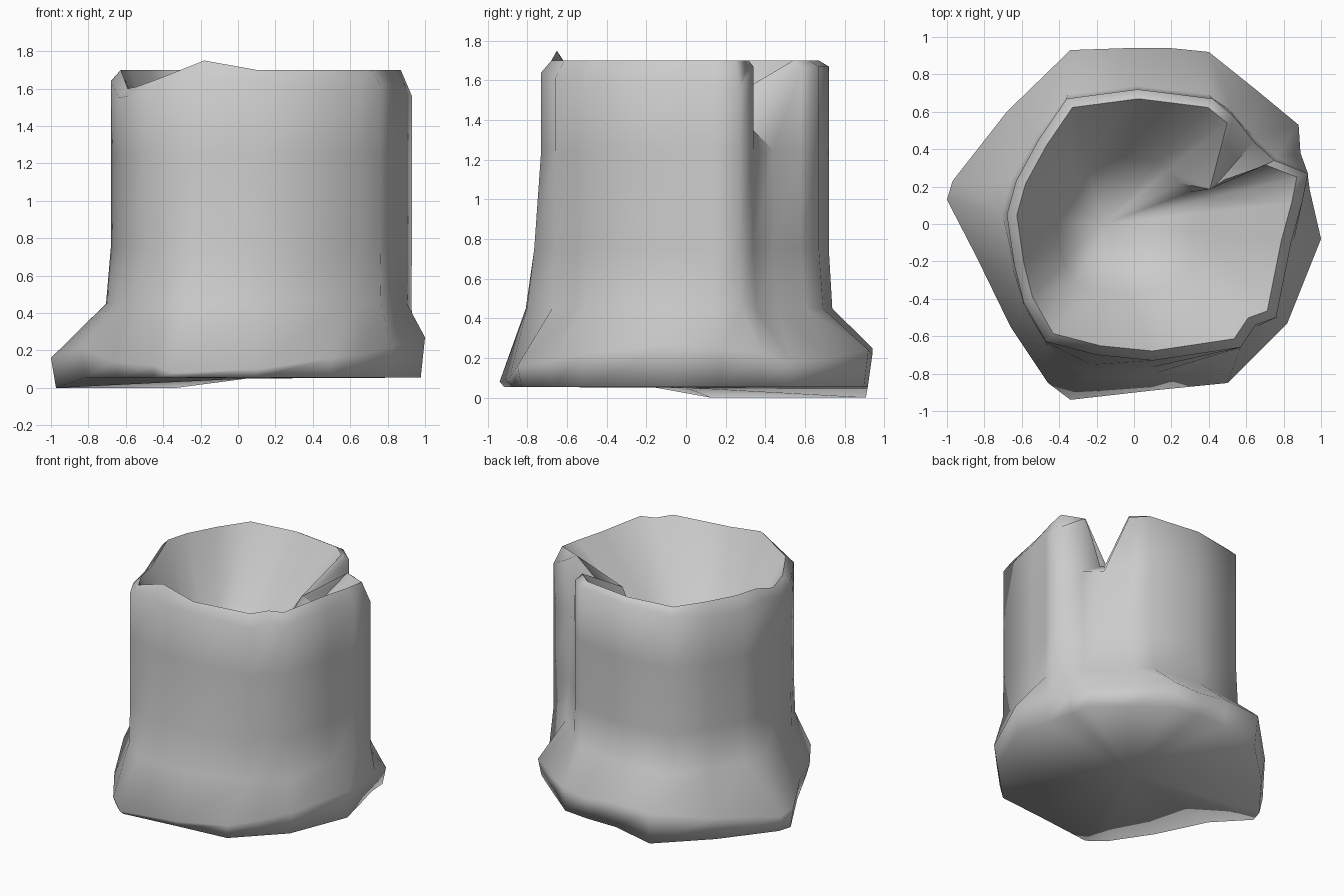
import bpy, bmesh, math
from mathutils import Vector

if "Cube" in bpy.data.objects:
    bpy.data.objects.remove(bpy.data.objects["Cube"])

# Columns around the stump: outer rim point, flared root point
columns = [
    ((0.84, -0.10, 1.62), (1.00, -0.08, 0.27)),
    ((0.90, 0.12, 1.58), (0.94, 0.18, 0.25)),
    ((0.93, 0.27, 1.56), (0.89, 0.38, 0.22)),
    ((0.75, 0.34, 1.67), (0.88, 0.53, 0.18)),
    ((0.43, 0.20, 1.48), (0.65, 0.72, 0.20)),   # broken notch folds inward
    ((0.53, 0.58, 1.66), (0.40, 0.92, 0.24)),
    ((0.42, 0.67, 1.67), (0.20, 0.94, 0.22)),
    ((0.02, 0.72, 1.67), (-0.05, 0.94, 0.25)),
    ((-0.36, 0.67, 1.65), (-0.34, 0.93, 0.24)),
    ((-0.51, 0.45, 1.61), (-0.68, 0.60, 0.17)),
    ((-0.63, 0.23, 1.60), (-0.97, 0.23, 0.12)),
    ((-0.68, 0.05, 1.64), (-1.00, 0.13, 0.16)),
    ((-0.64, -0.22, 1.55), (-0.84, -0.18, 0.22)),
    ((-0.59, -0.42, 1.56), (-0.66, -0.55, 0.14)),
    ((-0.47, -0.63, 1.60), (-0.46, -0.85, 0.12)),
    ((-0.20, -0.70, 1.64), (-0.34, -0.94, 0.08)),
    ((0.10, -0.73, 1.64), (0.10, -0.89, 0.10)),
    ((0.57, -0.66, 1.61), (0.50, -0.85, 0.16)),
    ((0.65, -0.54, 1.63), (0.66, -0.69, 0.18)),
    ((0.76, -0.50, 1.62), (0.82, -0.53, 0.22)),
]
NOTCH = 4
CENTRE = Vector((0.08, 0.0, 0.0))
PIT = Vector((-0.16, 0.0, 0.85))       # deepest point of the hollow


def between(a, b, t, z):
    """Blend two points in plan and set the height."""
    p = Vector(a).lerp(Vector(b), t)
    return Vector((p.x, p.y, z))


def toward(p, centre, scale, z):
    q = centre + (Vector(p) - centre) * scale
    return Vector((q.x, q.y, z))


def lip_height(i, rim):
    """The inner lip is nearly level, lower at the left and in the notch."""
    if i == NOTCH:
        return rim[2] + 0.01
    if rim[0] < -0.4 and rim[1] < -0.1:
        return rim[2] + 0.05
    if rim[1] < -0.6 and rim[0] < 0:
        return 1.75
    return 1.70


bm = bmesh.new()
rings = [[] for _ in range(8)]
for i, (rim, root) in enumerate(columns):
    low = root[0] < -0.3 and root[1] > 0.1
    # the trunk surface below the notch stays out near the wall line
    body = (0.64, 0.44, 0) if i == NOTCH else rim
    front = rim[1] < -0.6 and -0.4 < rim[0] < 0.5
    levels = [
        toward(root, CENTRE, 0.975, 0.0 if low else 0.055),        # sole
        Vector(root),                                              # roots
        between(body, root, 0.45 if front else 0.08, 0.45),        # foot
        between(body, root, 0.22 if front else 0.0, 0.75),         # trunk
        between(body, root, 0.0, 1.25),                            # trunk top
        Vector(rim),                                               # rim
        toward(rim, CENTRE, 0.93, lip_height(i, rim)),             # inner lip
        toward(body, PIT, 0.50, 1.20),                             # hollow
    ]
    for ring, co in zip(rings, levels):
        ring.append(bm.verts.new(co))

n = len(columns)
for a, b in zip(rings, rings[1:]):
    for i in range(n):
        j = (i + 1) % n
        bm.faces.new((a[i], a[j], b[j], b[i]))

# Underside and bottom of the hollow
sole = bm.verts.new((0.05, 0.0, 0.05))
pit = bm.verts.new(PIT)
for i in range(n):
    j = (i + 1) % n
    bm.faces.new((rings[0][j], rings[0][i], sole))
    bm.faces.new((rings[-1][i], rings[-1][j], pit))

bmesh.ops.recalc_face_normals(bm, faces=bm.faces)
mesh = bpy.data.meshes.new("hollow_stump")
bm.to_mesh(mesh)
bm.free()
stump = bpy.data.objects.new("hollow_stump", mesh)
bpy.context.collection.objects.link(stump)
bpy.context.view_layer.objects.active = stump
stump.select_set(True)
bpy.ops.object.shade_smooth_by_angle(angle=math.radians(85))
